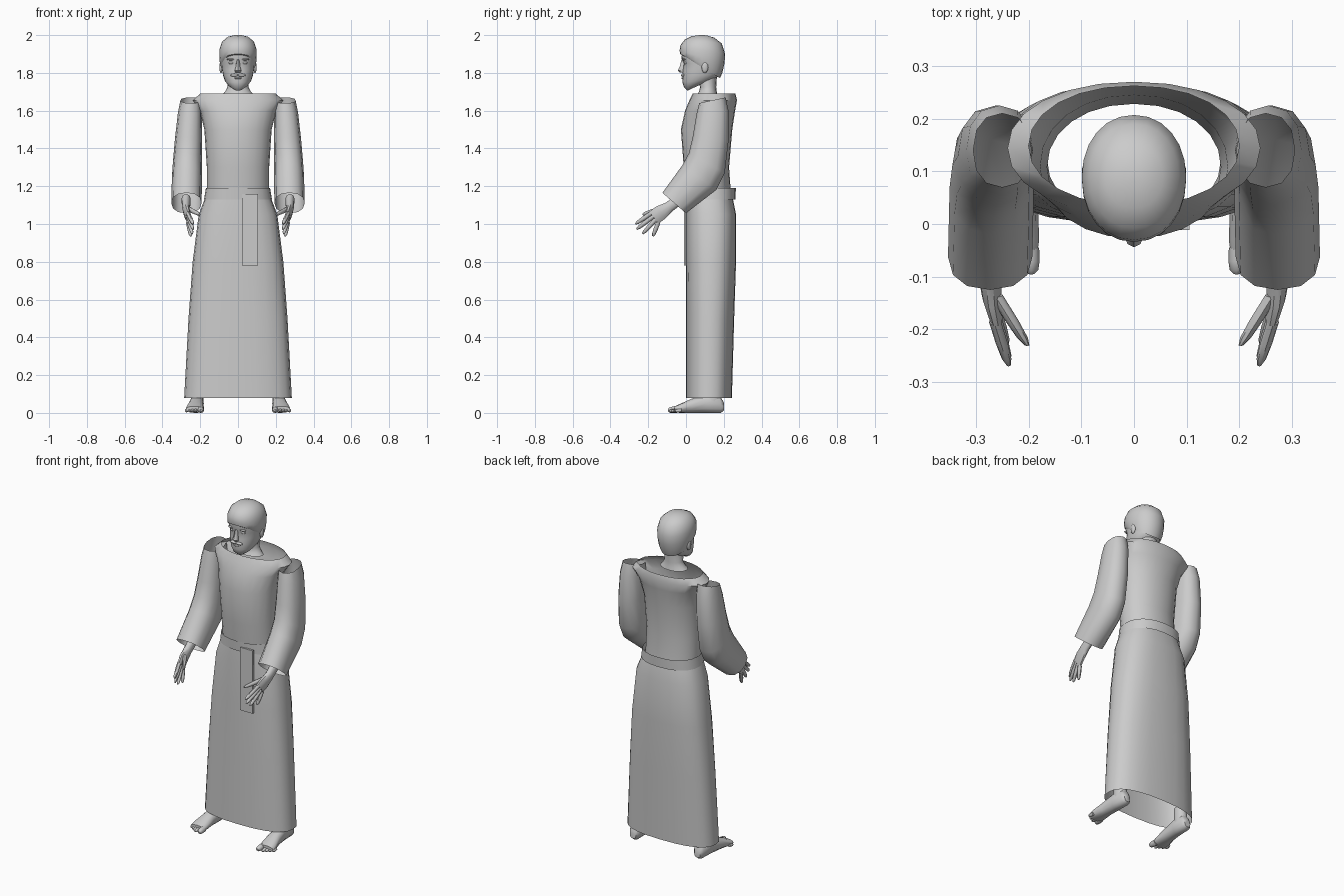
import bpy, bmesh, math
from mathutils import Vector, Matrix


def loft(bm, rings, n=16, power=2.0, start=False, end=False):
    """Skin rings given as (centre x, half width, front (y, z), back (y, z))."""
    loops = []
    for cx, rx, a, b in rings:
        mid = Vector((cx, (a[0] + b[0]) / 2, (a[1] + b[1]) / 2))
        half = Vector((0, (b[0] - a[0]) / 2, (b[1] - a[1]) / 2))
        loop = []
        for i in range(n):
            t = 2 * math.pi * i / n
            c, s = math.cos(t), math.sin(t)
            u = math.copysign(abs(c) ** (2 / power), c)
            v = math.copysign(abs(s) ** (2 / power), s)
            loop.append(bm.verts.new(mid + half * v + Vector((rx * u, 0, 0))))
        loops.append(loop)
    for p, q in zip(loops, loops[1:]):
        for i in range(n):
            j = (i + 1) % n
            bm.faces.new((p[i], p[j], q[j], q[i]))
    if start:
        bm.faces.new(loops[0])
    if end:
        bm.faces.new(loops[-1])


def digit(bm, p0, p1, r):
    """Rounded finger or toe between two points."""
    p0, p1 = Vector(p0), Vector(p1)
    d = (p1 - p0).normalized()
    side = Vector((0, d.z, -d.y)).normalized()
    rings = []
    for t, k in ((0, 1), (0.5, 1), (0.85, 0.8), (1, 0.35)):
        c = p0.lerp(p1, t)
        a, b = c + side * r * k, c - side * r * k
        rings.append((c.x, r * k, (a.y, a.z), (b.y, b.z)))
    loft(bm, rings, 8, start=True, end=True)


def blob(bm, centre, size):
    bmesh.ops.create_icosphere(bm, subdivisions=2, radius=1,
                               matrix=Matrix.Translation(centre) @ Matrix.Diagonal((*size, 1)))


def finish(name, bm, mirror=False, angle=45):
    bmesh.ops.recalc_face_normals(bm, faces=bm.faces)
    me = bpy.data.meshes.new(name)
    bm.to_mesh(me)
    bm.free()
    ob = bpy.data.objects.new(name, me)
    bpy.context.collection.objects.link(ob)
    bpy.ops.object.select_all(action='DESELECT')
    ob.select_set(True)
    bpy.context.view_layer.objects.active = ob
    bpy.ops.object.shade_smooth_by_angle(angle=math.radians(angle))
    if mirror:
        ob.modifiers.new("Mirror", 'MIRROR').use_mirror_merge = False
    return ob


def level(rows):
    """Horizontal rings from (z, half width, front y, back y)."""
    return [(0, rx, (f, z), (b, z)) for z, rx, f, b in rows]


# Hollow skirt of the robe
bm = bmesh.new()
loft(bm, level([(0.08, .285, 0, .243), (0.5, .262, 0, .255), (0.8, .24, 0, .265),
                (1.05, .208, 0, .265), (1.15, .17, .004, .245)]), 24, 2.5)
finish("skirt", bm)

# Upper robe, open at the neck
bm = bmesh.new()
loft(bm, level([(1.13, .165, .005, .24), (1.3, .165, -.012, .228), (1.5, .178, -.027, .245),
                (1.6, .203, -.005, .26), (1.655, .24, .018, .27), (1.69, .2, .035, .262)]), 24, 2.1)
finish("robe_top", bm)

# Belt and its hanging end
bm = bmesh.new()
loft(bm, level([(1.13, .18, -.004, .262), (1.19, .17, -.008, .264)]), 24, 2.3)
finish("belt", bm)
bm = bmesh.new()
bmesh.ops.create_cube(bm, size=1, matrix=Matrix.Translation((.0625, -.005, .97))
                      @ Matrix.Diagonal((.085, .012, .38, 1)))
finish("belt_end", bm)

# Wide bent sleeves, open at both ends
bm = bmesh.new()
loft(bm, [(.25, .055, (.07, 1.64), (.21, 1.67)), (.255, .063, (.055, 1.58), (.225, 1.6)),
          (.262, .072, (.035, 1.46), (.225, 1.44)), (.268, .077, (.015, 1.375), (.205, 1.27)),
          (.27, .08, (-.02, 1.31), (.16, 1.18)), (.273, .08, (-.125, 1.165), (0, 1.057))], 12, 2.3)
finish("sleeve", bm, True)

# Hands: palm, four fingers, thumb
bm = bmesh.new()
palm = []
for cx, rx, y, z, h in ((.275, .024, -.03, 1.135, .03), (.275, .022, -.09, 1.09, .03),
                        (.27, .019, -.135, 1.06, .042), (.262, .014, -.17, 1.033, .042)):
    palm.append((cx, rx, (y - .6 * h, z + .8 * h), (y + .6 * h, z - .8 * h)))
loft(bm, palm, 10, start=True, end=True)
for y, z, ty, tz, tx in ((-.185, 1.056, -.268, 1.0, .238), (-.173, 1.04, -.262, .972, .238),
                         (-.16, 1.024, -.23, .948, .242), (-.147, 1.008, -.175, .935, .25)):
    digit(bm, (.264, y, z), (tx, ty, tz), .0115)
digit(bm, (.262, -.135, 1.08), (.203, -.23, 1.05), .013)
finish("hand", bm, True)

# Bare feet: foot, ankle, toes
bm = bmesh.new()
loft(bm, [(.215, .02, (.2, .055), (.2, .012)), (.215, .033, (.18, .09), (.185, 0)),
          (.217, .036, (.11, .1), (.11, 0)), (.222, .04, (.03, .075), (.03, 0)),
          (.228, .048, (-.03, .048), (-.03, 0)), (.23, .046, (-.06, .035), (-.06, .003))],
     12, 2.3, True, True)
loft(bm, [(.216, .034, (.095, .06), (.185, .06)), (.214, .033, (.1, .15), (.175, .15))], 12)
digit(bm, (.197, -.045, .018), (.195, -.095, .014), .017)
for i in range(4):
    digit(bm, (.224 + .0155 * i, -.045 + .007 * i, .014),
          (.224 + .0165 * i, -.09 + .011 * i, .01), .0095)
finish("foot", bm, True)

# Head with bearded jaw
bm = bmesh.new()
loft(bm, [(0, .026, (.008, 1.706), (.07, 1.735)), (0, .052, (-.01, 1.722), (.11, 1.75)),
          (0, .069, (-.019, 1.75), (.15, 1.765)), (0, .079, (-.018, 1.785), (.178, 1.79)),
          (0, .085, (-.017, 1.815), (.187, 1.82)), (0, .089, (-.012, 1.85), (.19, 1.85)),
          (0, .091, (-.024, 1.876), (.19, 1.88)), (0, .09, (-.02, 1.92), (.19, 1.92))],
     24, 2.15, True, True)
# nose, brows, eyes, moustache, lip
loft(bm, [(0, .008, (-.024, 1.87), (.01, 1.87)), (0, .011, (-.033, 1.835), (.0, 1.835)),
          (0, .018, (-.044, 1.812), (.0, 1.81)), (0, .014, (-.032, 1.802), (.0, 1.8))],
     8, start=True, end=True)
for s in (-1, 1):
    blob(bm, (s * .036, -.01, 1.872), (.024, .012, .006))
    blob(bm, (s * .035, .0, 1.853), (.015, .012, .008))
    blob(bm, (s * .02, -.017, 1.788), (.022, .01, .008))
blob(bm, (0, -.016, 1.772), (.02, .009, .005))
finish("head", bm)

# Ears
bm = bmesh.new()
blob(bm, (.09, .1, 1.83), (.009, .018, .032))
finish("ear", bm, True)

# Cap of short hair, lower at the back
bm = bmesh.new()
loft(bm, [(0, .089, (-.018, 1.893), (.18, 1.772)), (0, .096, (-.031, 1.9), (.192, 1.8)),
          (0, .099, (-.034, 1.918), (.204, 1.85)), (0, .099, (-.03, 1.945), (.207, 1.9)),
          (0, .085, (-.008, 1.975), (.19, 1.955)), (0, .055, (.03, 1.994), (.15, 1.986)),
          (0, .02, (.07, 2.0), (.11, 1.999))], 24, 2.1, False, True)
finish("hair", bm)

# Neck with flared base
bm = bmesh.new()
loft(bm, [(0, .056, (.06, 1.77), (.165, 1.8)), (0, .055, (.075, 1.725), (.16, 1.725)),
          (0, .068, (.068, 1.7), (.163, 1.7)), (0, .085, (.06, 1.685), (.167, 1.68))], 16)
finish("neck", bm)
